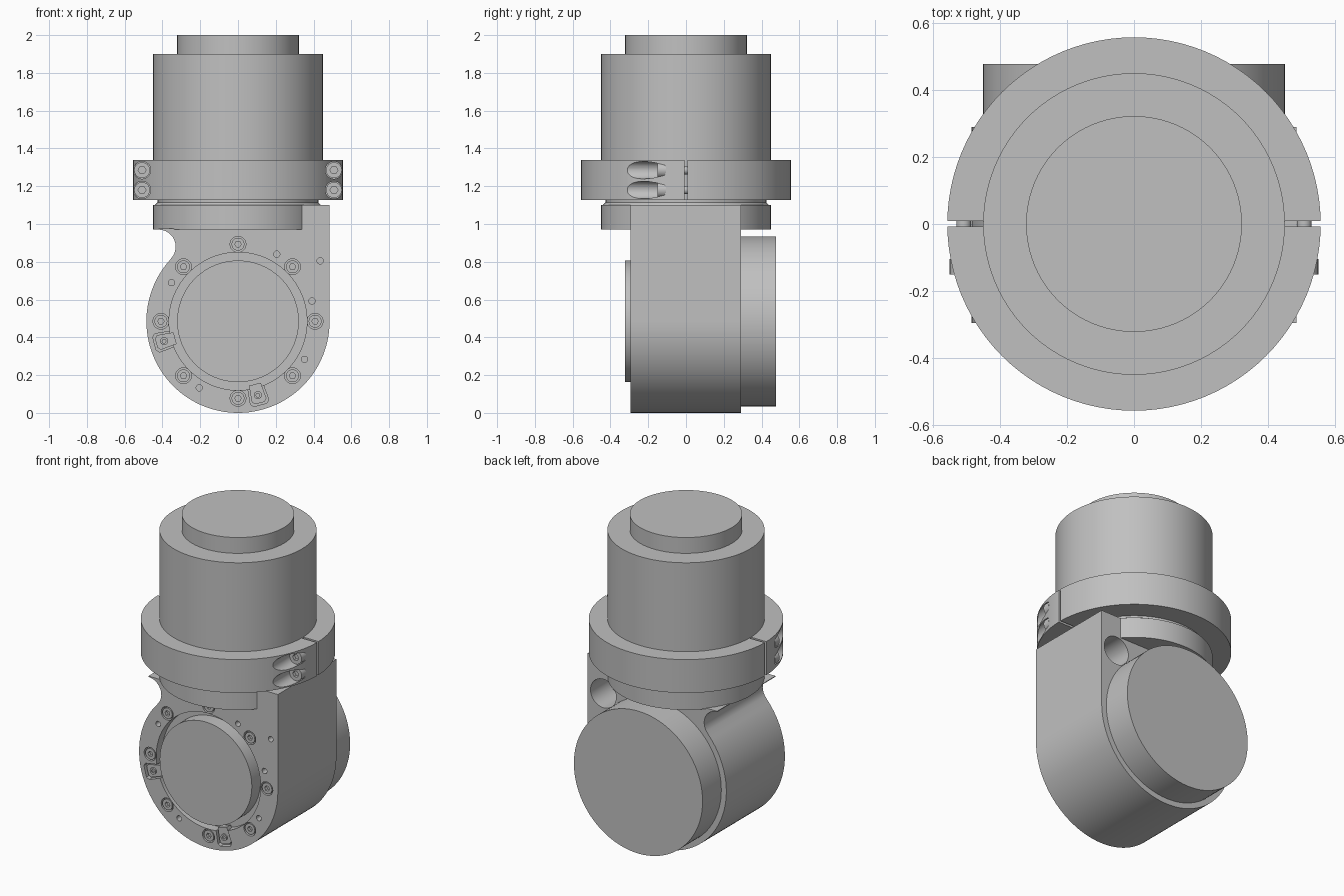
import bpy, bmesh
from math import sin, cos, radians, pi

if "Cube" in bpy.data.objects:
    bpy.data.objects.remove(bpy.data.objects["Cube"])

grey = bpy.data.materials.new("machined_grey")
grey.use_nodes = True
COLOUR = (0.53, 0.53, 0.53, 1)
grey.diffuse_color = COLOUR
grey.node_tree.nodes["Principled BSDF"].inputs["Base Color"].default_value = COLOUR

AXIS_Z = 0.485     # height of the horizontal joint axis
FRONT = -0.295     # front face of the housing
BACK = 0.29        # back face of the housing


def arc(cx, cy, r, start, end, steps):
    angles = [radians(start + (end - start) * i / steps) for i in range(steps + 1)]
    return [(cx + r * cos(a), cy + r * sin(a)) for a in angles]


def circle(cx, cy, r, sides=96):
    return arc(cx, cy, r, 0, 360, sides)[:-1]


def prism(name, loops, axis):
    """Skin a stack of (height, outline) sections along axis and cap the ends."""
    bm = bmesh.new()
    rings = []
    for h, pts in loops:
        rings.append([bm.verts.new((a, b, h) if axis == "Z" else (a, h, b)) for a, b in pts])
    for low, high in zip(rings, rings[1:]):
        n = len(low)
        for i in range(n):
            j = (i + 1) % n
            bm.faces.new((low[i], low[j], high[j], high[i]))
    bm.faces.new(rings[0])
    bm.faces.new(rings[-1])
    bmesh.ops.recalc_face_normals(bm, faces=bm.faces)
    mesh = bpy.data.meshes.new(name)
    bm.to_mesh(mesh)
    bm.free()
    mesh.materials.append(grey)
    obj = bpy.data.objects.new(name, mesh)
    bpy.context.collection.objects.link(obj)
    return obj


def extrude(name, pts, low, high, axis="Y"):
    return prism(name, [(low, pts), (high, pts)], axis)


def cut(target, pts, low, high, axis="Y"):
    """Subtract an extruded outline, then discard the cutter."""
    cutter = extrude("cutter", pts, low, high, axis)
    cutter.hide_render = True
    mod = target.modifiers.new("cut", "BOOLEAN")
    mod.operation = "DIFFERENCE"
    mod.solver = "EXACT"
    mod.object = cutter
    bpy.context.view_layer.objects.active = target
    bpy.ops.object.modifier_apply(modifier=mod.name)
    bpy.data.objects.remove(cutter)


def socket_bolt(name, x, z, r, low, high):
    """Cap screw facing the front, with a hexagonal socket."""
    bolt = extrude(name, circle(x, z, r, 24), low, high)
    cut(bolt, circle(x, z, r * 0.5, 6), low - 0.01, low + 0.02)
    return bolt


# Upright drive: cap, body, neck and flange
extrude("top_cap", circle(0, 0, 0.322), 1.88, 2.0, "Z")
extrude("upper_body", circle(0, 0, 0.45), 1.13, 1.9, "Z")
prism("neck", [(1.095, circle(0, 0, 0.445)), (1.115, circle(0, 0, 0.425)),
               (1.14, circle(0, 0, 0.425))], "Z")
extrude("flange", circle(0, 0, 0.45), 0.97, 1.1, "Z")

# Split clamp ring with counterbored screws on both sides
clamp = extrude("clamp_ring", circle(0, 0, 0.557), 1.127, 1.338, "Z")
for side in (-1, 1):
    gap = [(side * 0.45, -0.007), (side * 0.6, -0.007), (side * 0.6, 0.009), (side * 0.45, 0.009)]
    cut(clamp, gap, 1.1, 1.36, "Z")
    for z in (1.285, 1.18):
        x = side * 0.508
        cut(clamp, circle(x, z, 0.046, 32), -0.45, -0.11)
        socket_bolt("clamp_screw", x, z, 0.042, -0.15, -0.105)
        extrude("clamp_screw_shaft", circle(x, z, 0.022, 20), -0.11, 0.03)

# Housing: rounded below, straight on one side, concave relief on the other
outline = [(0.485, 1.1), (-0.34, 1.1), (-0.34, 0.975), (-0.42, 0.975)]
outline += arc(-0.42, 0.88, 0.09, 90, -43, 16)
outline += arc(0, AXIS_Z, 0.485, 138, 360, 72)
housing = extrude("housing", outline, FRONT, BACK)

# Recesses in the housing: front bore, back relief pocket
cut(housing, circle(0, AXIS_Z, 0.365), FRONT - 0.1, FRONT + 0.06)
cut(housing, circle(0.375, 0.875, 0.09, 40), 0.1, BACK + 0.1)

# Front disc and back cover
extrude("front_disc", circle(0, AXIS_Z, 0.322), -0.322, -0.2)
extrude("back_cover", circle(0, AXIS_Z, 0.45), 0.05, 0.477)

# Retaining clips in notches that open into the bore
for angle in (195, 285):
    c, s = cos(radians(angle)), sin(radians(angle))

    def tab(inner, outer, half):
        corner = 0.015
        shape = [(inner, -half * 0.8), (outer - corner, -half), (outer, -half + corner),
                 (outer, half - corner), (outer - corner, half), (inner, half * 0.8)]
        return [(r * c - t * s, AXIS_Z + r * s + t * c) for r, t in shape]

    cut(housing, tab(0.34, 0.458, 0.05), FRONT - 0.05, FRONT + 0.03)
    extrude("clip", tab(0.345, 0.448, 0.04), FRONT + 0.01, FRONT + 0.05)
    socket_bolt("clip_screw", 0.405 * c, AXIS_Z + 0.405 * s, 0.021, FRONT + 0.002, FRONT + 0.04)

# Ring of flush cap screws
for i in range(8):
    a = i * pi / 4
    x, z = 0.408 * cos(a), AXIS_Z + 0.408 * sin(a)
    cut(housing, circle(x, z, 0.042, 24), FRONT - 0.05, FRONT + 0.03)
    socket_bolt("housing_screw", x, z, 0.034, FRONT + 0.002, FRONT + 0.04)

# Small dowel holes
for x, z in ((0.205, 0.84), (0.435, 0.805), (0.392, 0.592),
             (0.352, 0.283), (-0.205, 0.133), (-0.352, 0.69)):
    cut(housing, circle(x, z, 0.017, 16), FRONT - 0.05, FRONT + 0.04)

# Smooth the round walls and keep the edges crisp
bpy.ops.object.select_all(action="DESELECT")
for obj in bpy.context.collection.objects:
    if obj.type == "MESH" and grey.name in obj.data.materials:
        obj.select_set(True)
        bpy.context.view_layer.objects.active = obj
bpy.ops.object.shade_smooth_by_angle(angle=radians(30))
